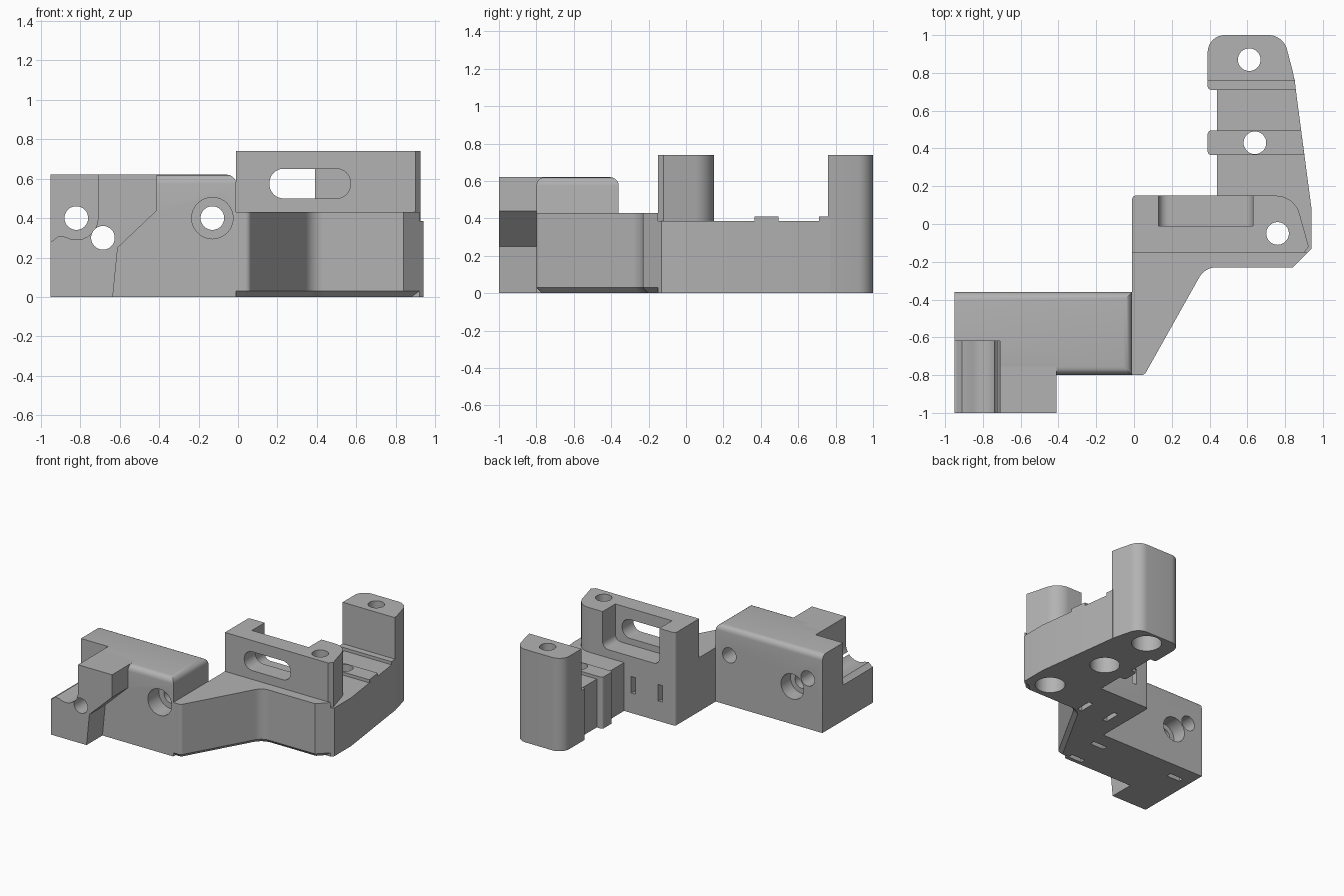
import bpy, bmesh, math
from mathutils import Vector

cube = bpy.data.objects.get("Cube")
if cube:
    bpy.data.objects.remove(cube, do_unlink=True)

grey = bpy.data.materials.new("grey_plastic")
grey.use_nodes = True
COLOUR = (0.45, 0.45, 0.45, 1)
grey.diffuse_color = COLOUR
grey.node_tree.nodes["Principled BSDF"].inputs["Base Color"].default_value = COLOUR


def rounded(points, steps=8):
    """Outline from (u, v) or (u, v, radius) corners."""
    out = []
    for i, c in enumerate(points):
        p = Vector(c[:2])
        if len(c) < 3:
            out.append(p)
            continue
        a = (Vector(points[i - 1][:2]) - p).normalized()
        b = (Vector(points[(i + 1) % len(points)][:2]) - p).normalized()
        half, r = a.angle(b) / 2, c[2]
        centre = p + (a + b).normalized() * (r / math.sin(half))
        reach = r / math.tan(half)
        s, e = p + a * reach - centre, p + b * reach - centre
        for k in range(steps + 1):
            out.append(centre + s.lerp(e, k / steps).normalized() * r)
    return out


def prism(name, points, lo, hi, axis="z", bevels=()):
    """Extrude an outline along an axis; bevels are (rule, size, segments)."""
    place = {"z": lambda u, v, w: (u, v, w),
             "y": lambda u, v, w: (u, w, v),
             "x": lambda u, v, w: (w, u, v)}[axis]
    bm = bmesh.new()
    face = bm.faces.new([bm.verts.new(place(p.x, p.y, lo)) for p in rounded(points)])
    top = bmesh.ops.extrude_face_region(bm, geom=[face])["geom"]
    shift = Vector(place(0, 0, hi - lo))
    bmesh.ops.translate(bm, vec=shift, verts=[g for g in top if isinstance(g, bmesh.types.BMVert)])
    bmesh.ops.recalc_face_normals(bm, faces=bm.faces[:])
    for rule, size, segments in bevels:
        edges = [e for e in bm.edges
                 if rule((e.verts[0].co + e.verts[1].co) / 2,
                         abs(e.verts[0].co.z - e.verts[1].co.z) < 1e-4)]
        bmesh.ops.bevel(bm, geom=edges, offset=size, segments=segments,
                        profile=0.5, affect="EDGES", clamp_overlap=True)
    mesh = bpy.data.meshes.new(name)
    bm.to_mesh(mesh)
    bm.free()
    mesh.materials.append(grey)
    obj = bpy.data.objects.new(name, mesh)
    bpy.context.collection.objects.link(obj)
    return obj


def box(name, x0, x1, y0, y1, z0, z1, bevels=()):
    return prism(name, [(x0, y0), (x1, y0), (x1, y1), (x0, y1)], z0, z1, "z", bevels)


def rod(u, v, r, lo, hi, axis):
    """Round cutter."""
    pts = [(u + r * math.cos(t * math.tau / 32), v + r * math.sin(t * math.tau / 32))
           for t in range(32)]
    return prism("cutter", pts, lo, hi, axis)


# Side block with softened top edges
side_block = box("side_block", -0.95, -0.01, -0.80, -0.36, 0, 0.62, [
    (lambda m, flat: flat and m.z > 0.61 and m.x > -0.9, 0.045, 5)])

# Front lug with a slanted underside
lug = prism("front_lug", [(-0.95, 0), (-0.635, 0), (-0.61, 0.25), (-0.41, 0.44),
                          (-0.41, 0.62), (-0.95, 0.62)], -1.0, -0.70, "y")

# Angled bracket joining the side block to the arm
bracket = prism("angled_bracket", [(-0.01, -0.80), (0.055, -0.80, 0.03), (0.375, -0.23, 0.1),
                                   (0.84, -0.23), (0.92, -0.15), (-0.01, -0.15)], 0, 0.43, "z", [
    (lambda m, flat: flat and m.z < 0.01 and m.y < -0.16 and m.x > 0, 0.03, 1)])

# Arm base
base = prism("arm_base", [(-0.01, -0.15), (0.92, -0.15), (0.94, -0.13), (0.94, 0.08), (0.85, 0.76),
                          (0.44, 0.76), (0.44, 0.15), (-0.01, 0.15, 0.02)], 0, 0.385)

# Upright wall with a pocket and slot
wall = prism("upright_wall", [(-0.01, -0.15), (0.90, -0.15), (0.925, -0.12), (0.85, 0.15, 0.13),
                              (-0.01, 0.15, 0.02)], 0.385, 0.74)

# Cross rib and rear post
rib = prism("cross_rib", [(0.39, 0.365, 0.02), (0.902, 0.365), (0.885, 0.495),
                          (0.39, 0.495, 0.02)], 0, 0.41)
foot = prism("post_step", [(0.39, 0.71, 0.02), (0.857, 0.71), (0.85, 0.77), (0.39, 0.77)], 0, 0.41)
post = prism("rear_post", [(0.39, 0.76), (0.85, 0.76), (0.84, 0.81), (0.79, 1.0, 0.1),
                           (0.39, 1.0, 0.09)], 0, 0.74)

# Cutters for the side block and lug
arc = [(-0.82 + 0.11 * math.cos(math.radians(a)), 0.40 + 0.11 * math.sin(math.radians(a)))
       for a in range(0, -121, -12)]
groove = prism("cutter", [(-0.97, 0.65), (-0.71, 0.65)] + arc
               + [(-0.91, 0.31), (-0.94, 0.285), (-0.97, 0.28)], -1.02, -0.62, "y")
block_cuts = [groove,
              rod(-0.82, 0.40, 0.06, -1.1, 0, "y"),
              rod(-0.685, 0.30, 0.06, -1.1, 0, "y"),
              rod(-0.685, 0.30, 0.10, -0.48, 0, "y"),
              rod(-0.13, 0.40, 0.06, -1.1, 0, "y"),
              rod(-0.13, 0.40, 0.105, -0.9, -0.66, "y")]
for x in (-0.81, -0.08):
    for y in (-0.50, -0.75):
        block_cuts.append(box("cutter", x - 0.06, x + 0.06, y - 0.02, y + 0.02, -0.1, 0.15))

# Cutters for the arm: bolt holes with wide recesses below
arm_cuts = []
for x, y in ((0.76, -0.05), (0.64, 0.43), (0.61, 0.87)):
    arm_cuts += [rod(x, y, 0.06, -0.1, 0.9, "z"), rod(x, y, 0.11, -0.1, 0.2, "z")]

# Curved tie channels from the underside to the back face
bend = [math.radians(a) for a in range(60, 226, 15)]
for x in (0.12, 0.36):
    ring = [(0.15 + r * math.cos(t), -0.06 + r * math.sin(t))
            for r, ts in ((0.35, bend), (0.22, bend[::-1])) for t in ts]
    arm_cuts.append(prism("cutter", ring, x - 0.02, x + 0.02, "x"))

# Pocket and slot of the wall
wall_cuts = [prism("cutter", [(0.13, 0.45, 0.05), (0.63, 0.45, 0.05), (0.63, 0.9), (0.13, 0.9)],
                   -0.01, 0.3, "y"),
             prism("cutter", [(0.16, 0.50, 0.07), (0.57, 0.50, 0.07), (0.57, 0.65, 0.07),
                              (0.16, 0.65, 0.07)], -0.3, 0.1, "y")]

jobs = [(side_block, block_cuts), (lug, block_cuts[:3]), (bracket, arm_cuts[:2] + arm_cuts[6:]),
        (base, arm_cuts), (wall, wall_cuts + arm_cuts[:2]), (rib, arm_cuts[2:4]),
        (foot, arm_cuts[4:6]), (post, arm_cuts[4:6])]
for obj, cutters in jobs:
    bpy.ops.object.select_all(action="DESELECT")
    obj.select_set(True)
    bpy.context.view_layer.objects.active = obj
    for c in cutters:
        mod = obj.modifiers.new("cut", "BOOLEAN")
        mod.operation, mod.solver, mod.object = "DIFFERENCE", "EXACT", c
        bpy.ops.object.modifier_apply(modifier=mod.name)
    bpy.ops.object.shade_smooth_by_angle(angle=math.radians(30))

for c in set(block_cuts + arm_cuts + wall_cuts):
    bpy.data.objects.remove(c, do_unlink=True)
